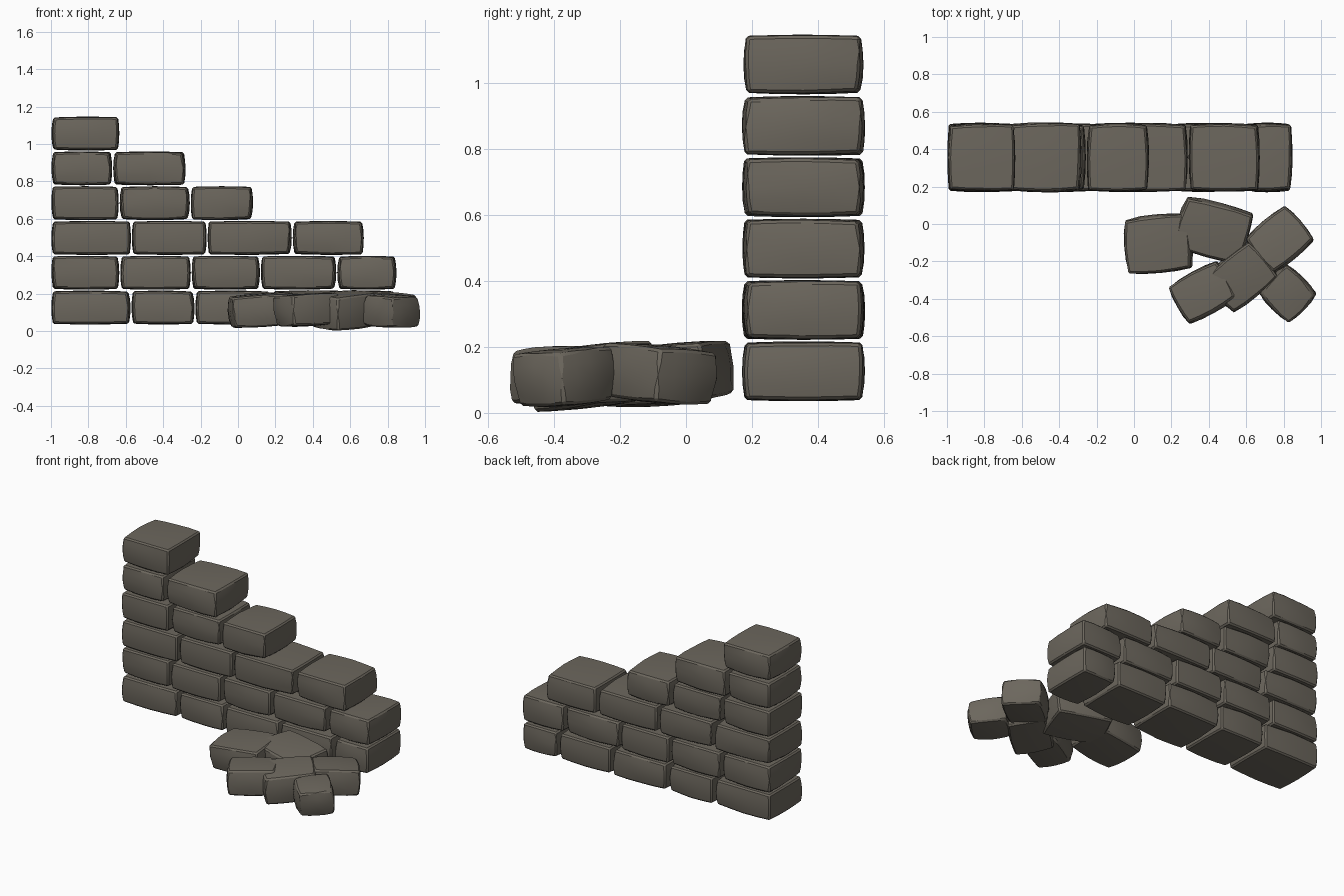
import bpy, bmesh, random
from math import radians
from mathutils import Euler

if "Cube" in bpy.data.objects:
    bpy.data.objects.remove(bpy.data.objects["Cube"])

random.seed(4)

stone = bpy.data.materials.new("stone")
stone.diffuse_color = (0.15, 0.135, 0.11, 1)
stone.use_nodes = True
stone.node_tree.nodes["Principled BSDF"].inputs["Base Color"].default_value = stone.diffuse_color


def block(name, center, size, rot=(0, 0, 0), inset=0.016):
    """Hand-cut stone: pillowed faces with chipped, bevelled edges."""
    bm = bmesh.new()
    bmesh.ops.create_cube(bm, size=2)
    bmesh.ops.subdivide_edges(bm, edges=bm.edges[:], cuts=3, use_grid_fill=True)
    rim = [e for e in bm.edges if len(e.link_faces) == 2
           and e.link_faces[0].normal.dot(e.link_faces[1].normal) < 0.5]
    half = [s / 2 for s in size]
    # each corner is worn back by a slightly different amount
    wear = {(a, b, c): random.uniform(0.7, 1.3)
            for a in (-1, 1) for b in (-1, 1) for c in (-1, 1)}
    for v in bm.verts:
        u = v.co.copy()
        w = wear[tuple(1 if t > 0 else -1 for t in u)]
        for i in range(3):
            j, k = (i + 1) % 3, (i + 2) % 3
            fall = (u[j] ** 2 + u[k] ** 2) / 2
            amount = inset * (0.5 if i == 2 else 1)
            v.co[i] = u[i] * (half[i] - amount * w * fall)
    bmesh.ops.bevel(bm, geom=rim, offset=0.009, segments=1, affect='EDGES')
    bmesh.ops.recalc_face_normals(bm, faces=bm.faces[:])
    me = bpy.data.meshes.new(name)
    bm.to_mesh(me)
    bm.free()
    ob = bpy.data.objects.new(name, me)
    bpy.context.collection.objects.link(ob)
    me.materials.append(stone)
    ob.location = center
    ob.rotation_euler = Euler([radians(a) for a in rot])
    bpy.ops.object.select_all(action='DESELECT')
    ob.select_set(True)
    bpy.context.view_layer.objects.active = ob
    bpy.ops.object.shade_smooth_by_angle(angle=radians(25))
    return ob


# Wall courses from bottom to top: joint positions along x
courses = [
    (-1, -0.572, -0.23, 0.18, 0.575, 0.845),
    (-1, -0.632, -0.25, 0.12, 0.528, 0.85),
    (-1, -0.57, -0.165, 0.29, 0.675),
    (-1, -0.635, -0.255, 0.083),
    (-1, -0.67, -0.278),
    (-1, -0.632),
]
for r, joints in enumerate(courses):
    z = 0.126 + r * 0.186
    for i, (a, b) in enumerate(zip(joints, joints[1:])):
        depth = random.uniform(0.362, 0.374)
        block(f"wall_block_{r}_{i}", ((a + b) / 2, 0.356, z),
              (b - a - 0.005, depth, 0.181))

# Fallen stones lying in front of the wall: centre, size, rotation
fallen = [
    ((0.13, -0.105, 0.112), (0.365, 0.315, 0.178), (2, -4, 5)),
    ((0.42, -0.03, 0.122), (0.39, 0.30, 0.18), (5, 2, -16)),
    ((0.775, -0.085, 0.118), (0.31, 0.265, 0.175), (-3, 4, 40)),
    ((0.575, -0.28, 0.112), (0.34, 0.27, 0.19), (4, -5, 40)),
    ((0.37, -0.365, 0.113), (0.32, 0.25, 0.175), (-2, -3, 29)),
    ((0.82, -0.37, 0.108), (0.255, 0.24, 0.175), (2, 4, -45)),
]
for i, (c, s, r) in enumerate(fallen):
    block(f"fallen_stone_{i}", c, s, r, inset=0.02)
